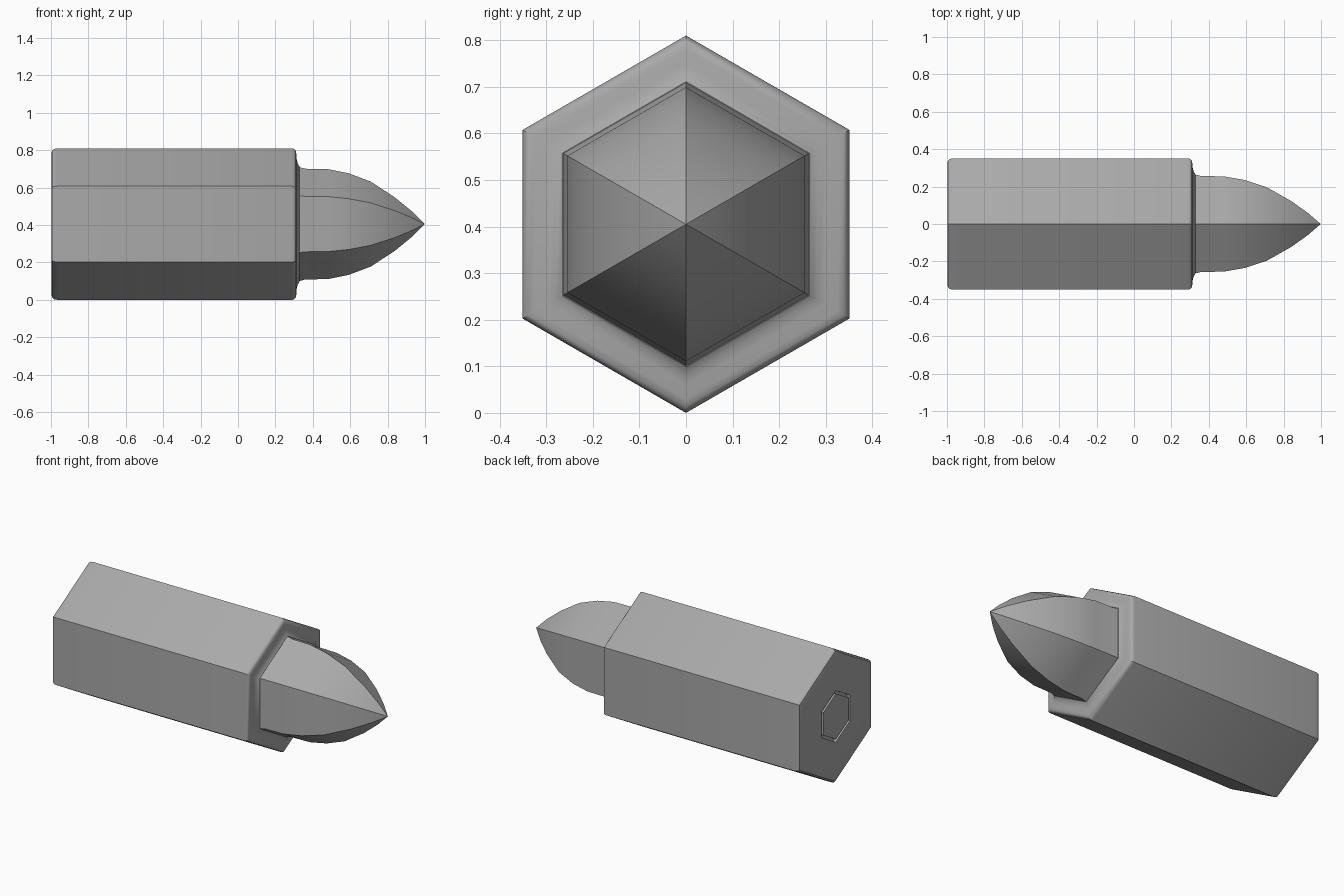
import bpy
import math

old = bpy.data.objects.get("Cube")
if old:
    bpy.data.objects.remove(old, do_unlink=True)

AXIS_Z = 0.405

grey = bpy.data.materials.new("plain grey")
grey.use_nodes = True
colour = (0.4, 0.4, 0.4, 1)
grey.diffuse_color = colour
grey.node_tree.nodes["Principled BSDF"].inputs["Base Color"].default_value = colour


def hex_loft(name, profile):
    """Sweep (x, radius) pairs into a six-sided solid along x."""
    verts, faces = [], []
    for x, r in profile:
        for k in range(6):
            a = math.radians(60 * k)
            verts.append((x, r * math.sin(a), AXIS_Z + r * math.cos(a)))
    for i in range(len(profile) - 1):
        for k in range(6):
            n = (k + 1) % 6
            faces.append((6 * i + k, 6 * i + 6 + k, 6 * i + 6 + n, 6 * i + n))
    last = 6 * (len(profile) - 1)
    faces.append(tuple(range(6)))
    faces.append(tuple(last + k for k in reversed(range(6))))
    mesh = bpy.data.meshes.new(name)
    mesh.from_pydata(verts, [], faces)
    mesh.materials.append(grey)
    obj = bpy.data.objects.new(name, mesh)
    bpy.context.collection.objects.link(obj)
    bpy.context.view_layer.objects.active = obj
    bpy.ops.object.select_all(action="DESELECT")
    obj.select_set(True)
    bpy.ops.object.mode_set(mode="EDIT")
    bpy.ops.mesh.select_all(action="SELECT")
    bpy.ops.mesh.remove_doubles(threshold=0.0001)
    bpy.ops.mesh.normals_make_consistent(inside=False)
    bpy.ops.object.mode_set(mode="OBJECT")
    bpy.ops.object.shade_smooth_by_angle(angle=math.radians(35))
    return obj


# Casing: grooved back plate, rounded ends and a filleted neck
hex_loft("casing", [
    (-0.998, 0.137), (-0.98, 0.137), (-0.98, 0.155), (-0.998, 0.155),
    (-0.998, 0.375), (-0.994, 0.392), (-0.983, 0.402), (-0.965, 0.405),
    (0.29, 0.405), (0.302, 0.401), (0.309, 0.391), (0.312, 0.375),
    (0.314, 0.345), (0.319, 0.325), (0.326, 0.312), (0.33, 0.306),
    (0.33, 0.296), (0.3, 0.296),
])

# Pointed tip with a curved taper
hex_loft("tip", [
    (0.3, 0.304), (0.33, 0.304), (0.36, 0.296), (0.48, 0.294),
    (0.59, 0.272), (0.71, 0.227), (0.84, 0.142), (0.93, 0.068), (0.998, 0.0005),
])
